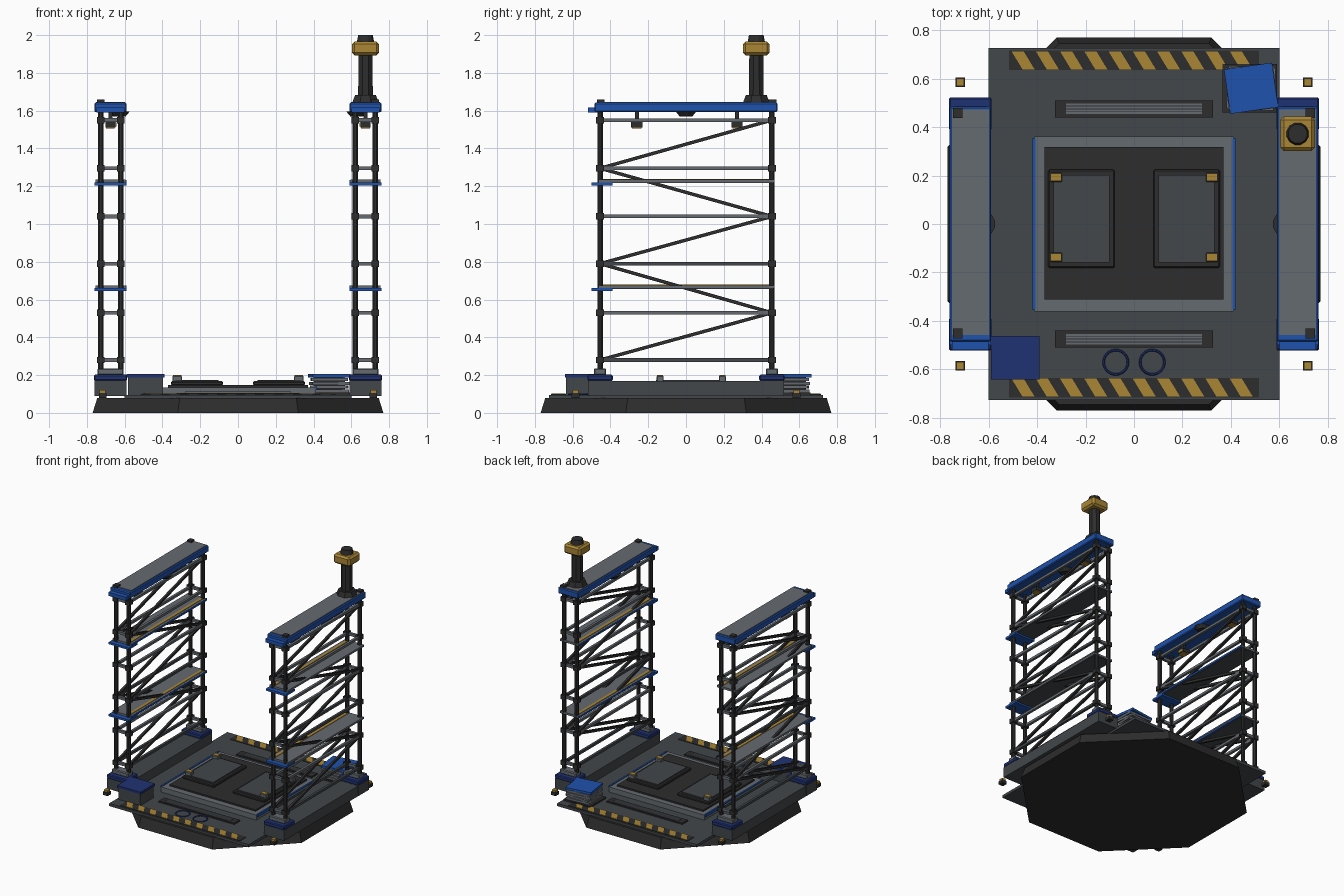
import bpy, bmesh
from math import radians, pi
from mathutils import Vector, Matrix

old = bpy.data.objects.get("Cube")
if old:
    bpy.data.objects.remove(old)


def material(name, r, g, b):
    m = bpy.data.materials.new(name)
    m.use_nodes = True
    m.diffuse_color = (r, g, b, 1)
    m.node_tree.nodes["Principled BSDF"].inputs["Base Color"].default_value = (r, g, b, 1)
    return m


CHARCOAL = material("charcoal", .026, .026, .027)
DECK = material("deck_grey", .055, .063, .07)
STEEL = material("light_steel", .13, .145, .16)
GOLD = material("warning_gold", .4, .24, .035)
BLUE = material("bright_blue", .014, .085, .42)
NAVY = material("navy_blue", .014, .032, .17)


def finish(name, bm, mat, bevel=0):
    if bevel:
        bmesh.ops.bevel(bm, geom=bm.edges[:], offset=bevel, segments=1, affect='EDGES')
    bmesh.ops.recalc_face_normals(bm, faces=bm.faces[:])
    mesh = bpy.data.meshes.new(name)
    bm.to_mesh(mesh)
    bm.free()
    mesh.materials.append(mat)
    ob = bpy.data.objects.new(name, mesh)
    bpy.context.collection.objects.link(ob)
    return ob


def box(name, mat, x, y, w, d, z0, z1, bevel=0, turn=0):
    """Box centred on x, y, size w by d, between two heights."""
    bm = bmesh.new()
    m = (Matrix.Translation((x, y, (z0 + z1) / 2)) @ Matrix.Rotation(radians(turn), 4, 'Z')
         @ Matrix.Diagonal((w, d, z1 - z0, 1)))
    bmesh.ops.create_cube(bm, size=1, matrix=m)
    return finish(name, bm, mat, bevel)


def frustum(name, mat, x, y, r0, r1, z0, z1, sides=8):
    bm = bmesh.new()
    m = Matrix.Translation((x, y, (z0 + z1) / 2)) @ Matrix.Rotation(pi / sides, 4, 'Z')
    bmesh.ops.create_cone(bm, cap_ends=True, segments=sides, radius1=r0, radius2=r1,
                          depth=z1 - z0, matrix=m)
    return finish(name, bm, mat)


def bar(name, mat, a, b, t):
    """Square bar between two points."""
    a, b = Vector(a), Vector(b)
    bm = bmesh.new()
    m = (Matrix.Translation((a + b) / 2) @ (b - a).to_track_quat('Z', 'X').to_matrix().to_4x4()
         @ Matrix.Diagonal((t, t, (b - a).length, 1)))
    bmesh.ops.create_cube(bm, size=1, matrix=m)
    return finish(name, bm, mat)


def hazard_strip(name, y, depth, z):
    box(name, CHARCOAL, 0, y, 1.03, depth, z, z + .004)
    bm = bmesh.new()
    for i in range(10):
        x = -.505 + i * .1
        low, high = y - depth / 2 + .003, y + depth / 2 - .003
        f = bm.faces.new([bm.verts.new((px, py, z + .007)) for px, py in
                          ((x + .045, low), (x + .095, low), (x + .05, high), (x, high))])
        ext = bmesh.ops.extrude_face_region(bm, geom=[f])
        for v in ext["geom"]:
            if isinstance(v, bmesh.types.BMVert):
                v.co.z -= .004
    finish(name + "_stripes", bm, GOLD)


# Base and deck
frustum("base_plinth", CHARCOAL, 0, 0, .833, .806, 0, .08)
box("deck", DECK, 0, 0, 1.2, 1.45, .075, .096)
for side, label in ((-1, "front"), (1, "back")):
    hazard_strip(label + "_hazard_strip", side * .675, .08, .096)
    box(label + "_vent", CHARCOAL, 0, side * .475, .65, .07, .096, .106)
    for i in range(4):
        box(label + "_vent_slat", STEEL, 0, side * .475 + (i - 1.5) * .012, .56, .008, .1, .112)
for x in (-.075, .075):
    bpy.ops.mesh.primitive_torus_add(location=(x, -.57, .097), major_radius=.05, minor_radius=.005,
                                     major_segments=32, minor_segments=6)
    ring = bpy.context.object
    ring.name = "deck_ring"
    ring.data.materials.append(NAVY)
    bpy.ops.object.shade_smooth_by_angle()

# Central platform with two landing pads
box("platform", STEEL, 0, 0, .82, .72, .09, .135)
box("platform_plate", CHARCOAL, 0, .003, .74, .63, .13, .147)
for s in (-1, 1):
    box("platform_trim", BLUE, s * .413, 0, .012, .71, .12, .14)
    box("pad_frame", CHARCOAL, s * .217, .022, .275, .405, .145, .168, .006)
    box("pad", DECK, s * .217, .022, .23, .36, .16, .175)
    for y in (-.137, .193):
        box("pad_clamp", STEEL, s * .322, y, .052, .038, .165, .196, .004)
        box("pad_clamp_cap", GOLD, s * .322, y, .046, .032, .194, .201)
    # Corner marker lights
    for y in (-.585, .585):
        box("marker_base", CHARCOAL, s * .717, y, .04, .04, .08, .105)
        box("marker_light", GOLD, s * .717, y, .03, .03, .1, .121)

# Control cabinet and stack of plates
box("cabinet", DECK, -.49, -.552, .185, .165, .09, .19)
box("cabinet_top", NAVY, -.49, -.552, .2, .178, .188, .206)
box("stack_base", CHARCOAL, .477, .56, .225, .2, .09, .108)
for i, turn in enumerate((4, -3, 6, 2)):
    box("stack_plate", STEEL, .483, .56, .195, .175, .108 + i * .02, .124 + i * .02, turn=turn)
box("stack_core", CHARCOAL, .483, .56, .165, .15, .1, .188)
box("stack_top", BLUE, .483, .56, .2, .185, .188, .206, turn=8)

# Scaffold towers on both sides
LEVELS = (.28, .53, .79, 1.04, 1.295, 1.55)
MID, END = .675, .455
for s in (-1, 1):
    c = s * MID
    inner, outer = s * .62, s * .727
    box("tower_beam", DECK, c, 0, .17, .8, .09, .17)
    for y in (-END, END):
        box("foot_block", DECK, c, y, .172, .13, .09, .172)
        box("foot_plate", NAVY, c, y, .176, .135, .17, .202, .006)
        box("foot_socket", STEEL, c, y, .14, .065, .2, .236, .006)
        for x in (inner, outer):
            frustum("column", CHARCOAL, x, y, .016, .016, .22, 1.6)
            for z in LEVELS:
                box("collar", CHARCOAL, x, y, .04, .042, z - .017, z + .017)
        for z in LEVELS:
            bar("end_rung", STEEL, (inner, y, z), (outer, y, z), .02)
        box("roof_cap", CHARCOAL, outer, y + .003, .04, .04, 1.64, 1.658)

    # Long rails and zigzag braces
    for x in (inner, outer):
        for i, z in enumerate(LEVELS):
            bar("rail", STEEL if i % 2 or i == 4 else DECK, (x, -END, z), (x, END, z), .019)
            if i:
                d = END if i % 2 else -END
                bar("brace", CHARCOAL, (x, -d, LEVELS[i - 1]), (x, d, z), .018)

    # Walkways with a coloured inner edge
    for z in (.66, 1.22):
        box("walkway", STEEL, c, .003, .16, .93, z, z + .015)
        box("walkway_underside", DECK, c, .003, .15, .92, z - .004, z + .002)
        box("walkway_stripe", GOLD, s * .622, .003, .022, .9, z + .013, z + .019)
        box("walkway_edge", BLUE, s * .594, .003, .006, .92, z, z + .014)
        box("walkway_lip", BLUE, c, -.445, .172, .11, z - .016, z)

    # Roof and its lamps
    box("roof", BLUE, c, 0, .172, .97, 1.593, 1.642, .006)
    box("roof_lip", BLUE, c, -.49, .15, .06, 1.59, 1.618)
    box("roof_panel", STEEL, c, .008, .152, .93, 1.64, 1.647)
    frustum("dome_lamp", CHARCOAL, s * .628, 0, .035, .056, 1.57, 1.595, 12)
    for y in (-.26, .27):
        box("lamp_arm", CHARCOAL, c, y, .02, .02, 1.53, 1.6)
        box("lamp_housing", CHARCOAL, c, y, .055, .06, 1.512, 1.54)
        box("lamp_lens", GOLD, c, y, .045, .05, 1.506, 1.514)
        box("lamp_face", GOLD, c - s * .028, y, .006, .045, 1.517, 1.537)

# Signal mast
mx, my = MID, .372
frustum("mast_foot", CHARCOAL, mx, my, .075, .06, 1.645, 1.682)
frustum("mast", CHARCOAL, mx, my, .042, .04, 1.68, 1.9)
box("mast_head", GOLD, mx, my, .142, .142, 1.893, 1.966, .014)
frustum("mast_cap", CHARCOAL, mx, my, .048, .04, 1.96, 2, 12)
